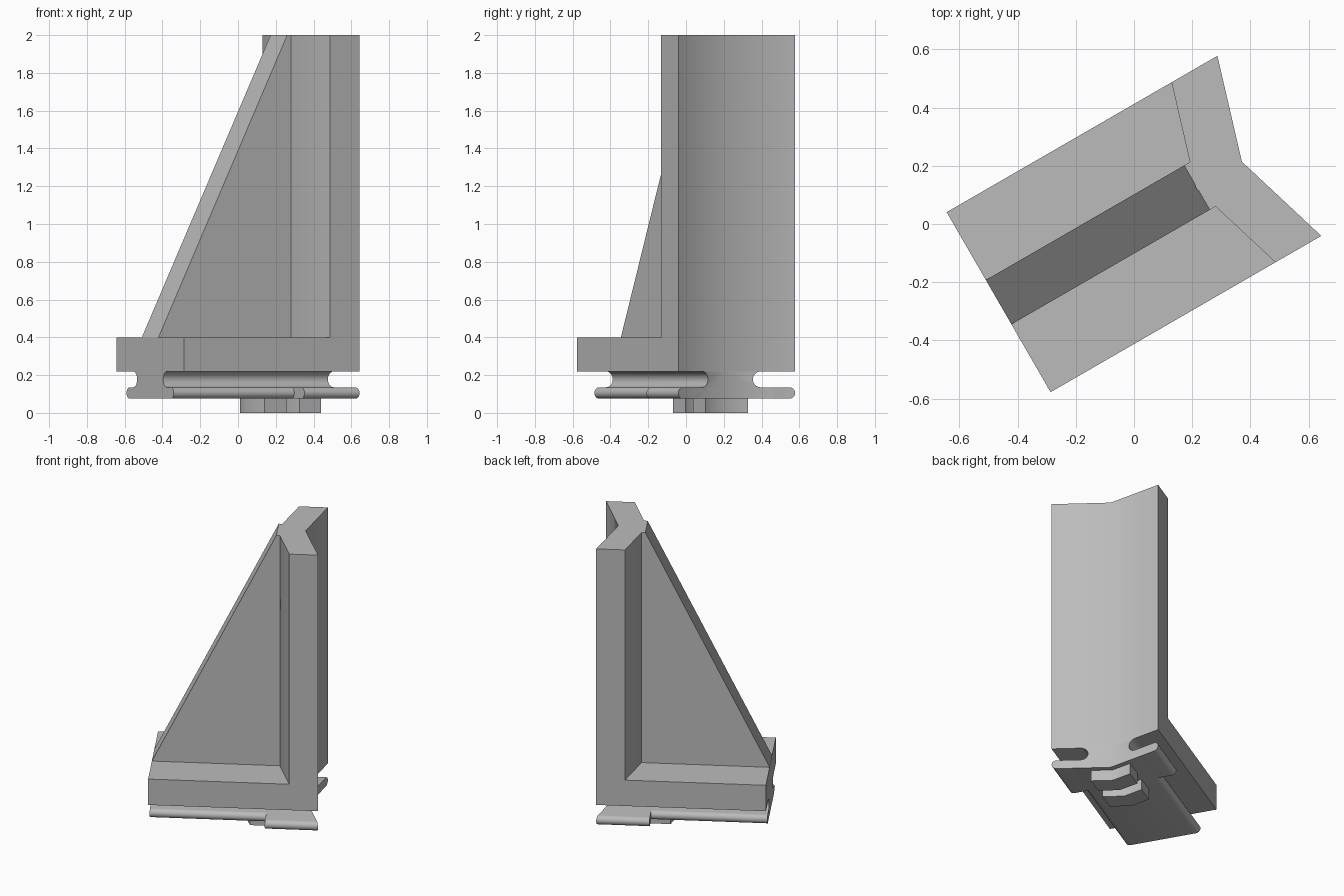
import bpy
import bmesh
from math import pi, sin, cos, radians

cube = bpy.data.objects.get("Cube")
if cube:
    bpy.data.objects.remove(cube, do_unlink=True)

grey = bpy.data.materials.new("plain_grey")
grey.use_nodes = True
colour = (0.5, 0.5, 0.5, 1)
grey.diffuse_color = colour
grey.node_tree.nodes["Principled BSDF"].inputs["Base Color"].default_value = colour

TURN = radians(30)      # whole bracket is turned about z
HALF_L, HALF_W = 0.537, 0.357
SLOPE = 0.305           # slope of the V-shaped back


def vee(offset):
    """Plane swept back along the V, for one half."""
    return lambda v, z: offset + SLOPE * v


def flat(offset):
    return lambda v, z: offset


def arc(cv, cz, r, a0, a1, n=10):
    return [(cv + r * cos(a0 + (a1 - a0) * i / n),
             cz + r * sin(a0 + (a1 - a0) * i / n)) for i in range(n + 1)]


def box(w, z0, z1):
    return [(0, z0), (w, z0), (w, z1), (0, z1)]


def loft(name, profile, start, end):
    """Sweep a half profile (v, z) along the length, then mirror it."""
    bm = bmesh.new()
    a = [bm.verts.new((start(v, z), v, z)) for v, z in profile]
    b = [bm.verts.new((end(v, z), v, z)) for v, z in profile]
    for i in range(len(profile) - 1):
        bm.faces.new((a[i], a[i + 1], b[i + 1], b[i]))
    bm.faces.new(b)
    bm.faces.new(a[::-1])
    mesh = bpy.data.meshes.new(name)
    bm.to_mesh(mesh)
    bm.free()
    mesh.materials.append(grey)
    obj = bpy.data.objects.new(name, mesh)
    bpy.context.collection.objects.link(obj)
    obj.rotation_euler.z = TURN
    bpy.ops.object.select_all(action="DESELECT")
    obj.select_set(True)
    bpy.context.view_layer.objects.active = obj
    bpy.ops.object.shade_smooth_by_angle(angle=radians(30))
    mirror = obj.modifiers.new("mirror", "MIRROR")
    mirror.use_axis = (False, True, False)
    return obj


# Base slab and upright V wall
loft("base_slab", box(HALF_W, 0.22, 0.4), flat(-HALF_L), vee(0.428))
loft("upright_wall", box(HALF_W, 0.4, 2.0), vee(0.246), vee(0.428))

# Sloping rib between base and wall
loft("sloping_rib", box(0.088, 0.4, 2.0),
     lambda v, z: -HALF_L + 0.787 * (z - 0.4) / 1.6, vee(0.3))

# Tongue with rounded lip and rounded side groove
loft("grooved_tongue",
     [(0, 0.075)] + arc(0.22, 0.105, 0.03, -pi / 2, pi / 2)
     + arc(0.18, 0.1775, 0.0425, 1.5 * pi, pi / 2) + [(0, 0.22)],
     flat(-HALF_L), vee(0.428))

# Wide flange under the wall
loft("wide_flange",
     [(0, 0.075)] + arc(HALF_W - 0.03, 0.105, 0.03, -pi / 2, pi / 2) + [(0, 0.135)],
     flat(0.2), vee(0.428))

# Two chevron feet
for name, u0, u1 in (("front_foot", 0.047, 0.18), ("rear_foot", 0.26, 0.392)):
    loft(name, box(0.131, 0, 0.08), vee(u0), vee(u1))
